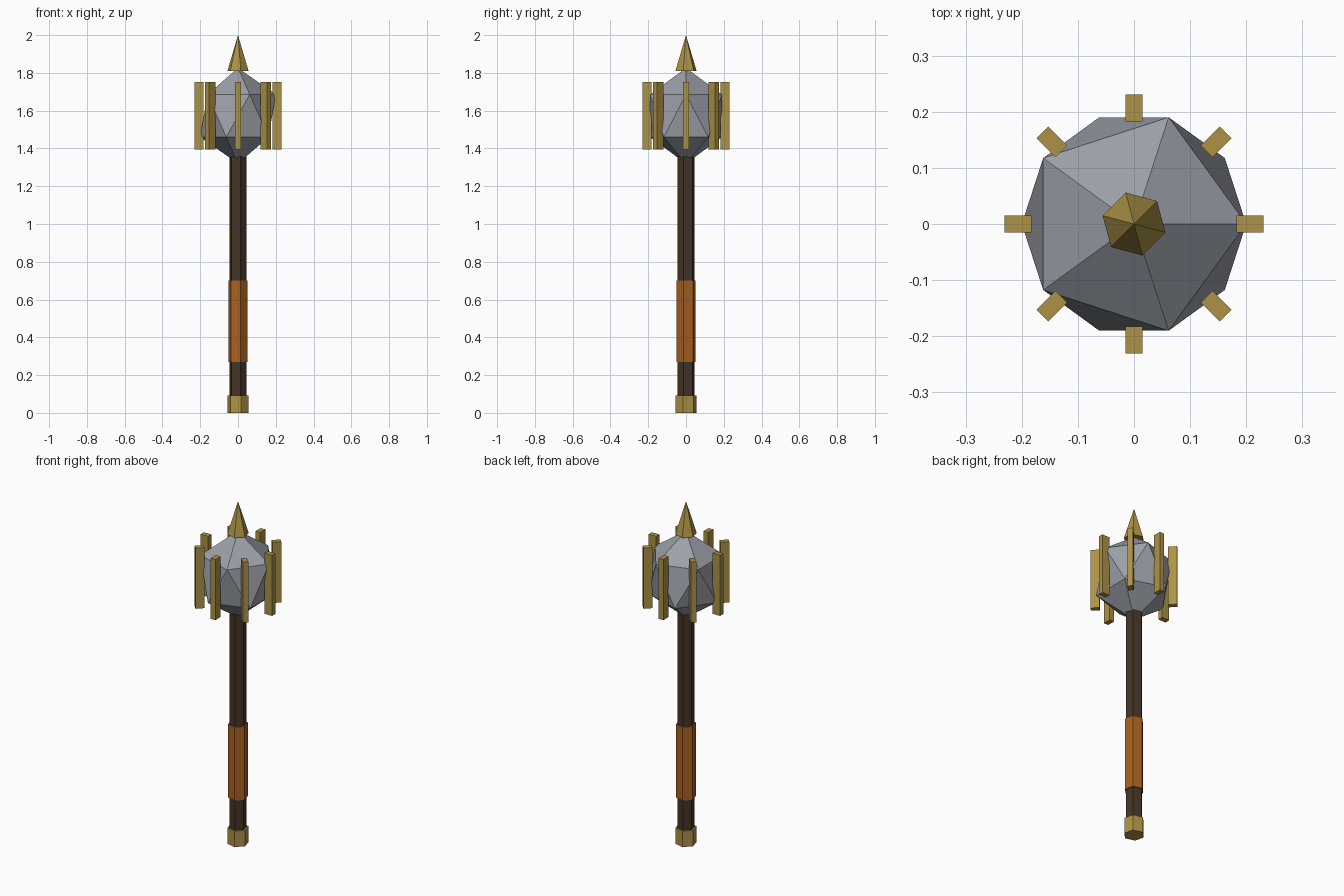
import bpy
from math import radians
from mathutils import Matrix, Vector

default = bpy.data.objects.get("Cube")
if default:
    bpy.data.objects.remove(default, do_unlink=True)


def material(name, rgb):
    mat = bpy.data.materials.new(name)
    mat.use_nodes = True
    mat.diffuse_color = (*rgb, 1)
    mat.node_tree.nodes["Principled BSDF"].inputs["Base Color"].default_value = (*rgb, 1)
    return mat


brass = material("brass", (0.42, 0.29, 0.06))
steel = material("steel", (0.33, 0.35, 0.39))
dark_wood = material("dark_wood", (0.058, 0.034, 0.018))
leather = material("leather", (0.40, 0.12, 0.015))


def finish(name, mat):
    obj = bpy.context.object
    obj.name = obj.data.name = name
    obj.data.materials.append(mat)
    return obj


def hex_part(name, mat, bottom, top, radius, tip_radius=None):
    """Six-sided prism or spike, all turned to the same angle."""
    bpy.ops.mesh.primitive_cone_add(
        vertices=6, radius1=radius,
        radius2=radius if tip_radius is None else tip_radius,
        depth=top - bottom, location=(0, 0, (bottom + top) / 2))
    obj = finish(name, mat)
    obj.data.transform(Matrix.Rotation(radians(15), 4, "Z"))
    return obj


# Handle, from the bottom up
hex_part("pommel", brass, 0, 0.093, 0.057)
hex_part("shaft", dark_wood, 0.05, 1.40, 0.047)
hex_part("grip", leather, 0.27, 0.70, 0.053)

# Faceted head, slightly taller than wide
bpy.ops.mesh.primitive_ico_sphere_add(subdivisions=1, radius=1, location=(0, 0, 1.573))
head = finish("head", steel)
head.data.transform(Matrix.Diagonal((0.2236, 0.2236, 0.253, 1)))

# Eight upright flanges around the head
for i in range(8):
    turn = Matrix.Rotation(radians(45 * i), 4, "Z")
    bpy.ops.mesh.primitive_cube_add(size=1, location=turn @ Vector((0.207, 0, 1.573)))
    flange = finish(f"flange_{i + 1}", brass)
    flange.data.transform(turn @ Matrix.Diagonal((0.048, 0.03, 0.355, 1)))

# Spike on top
hex_part("top_spike", brass, 1.81, 2.0, 0.058, 0)
